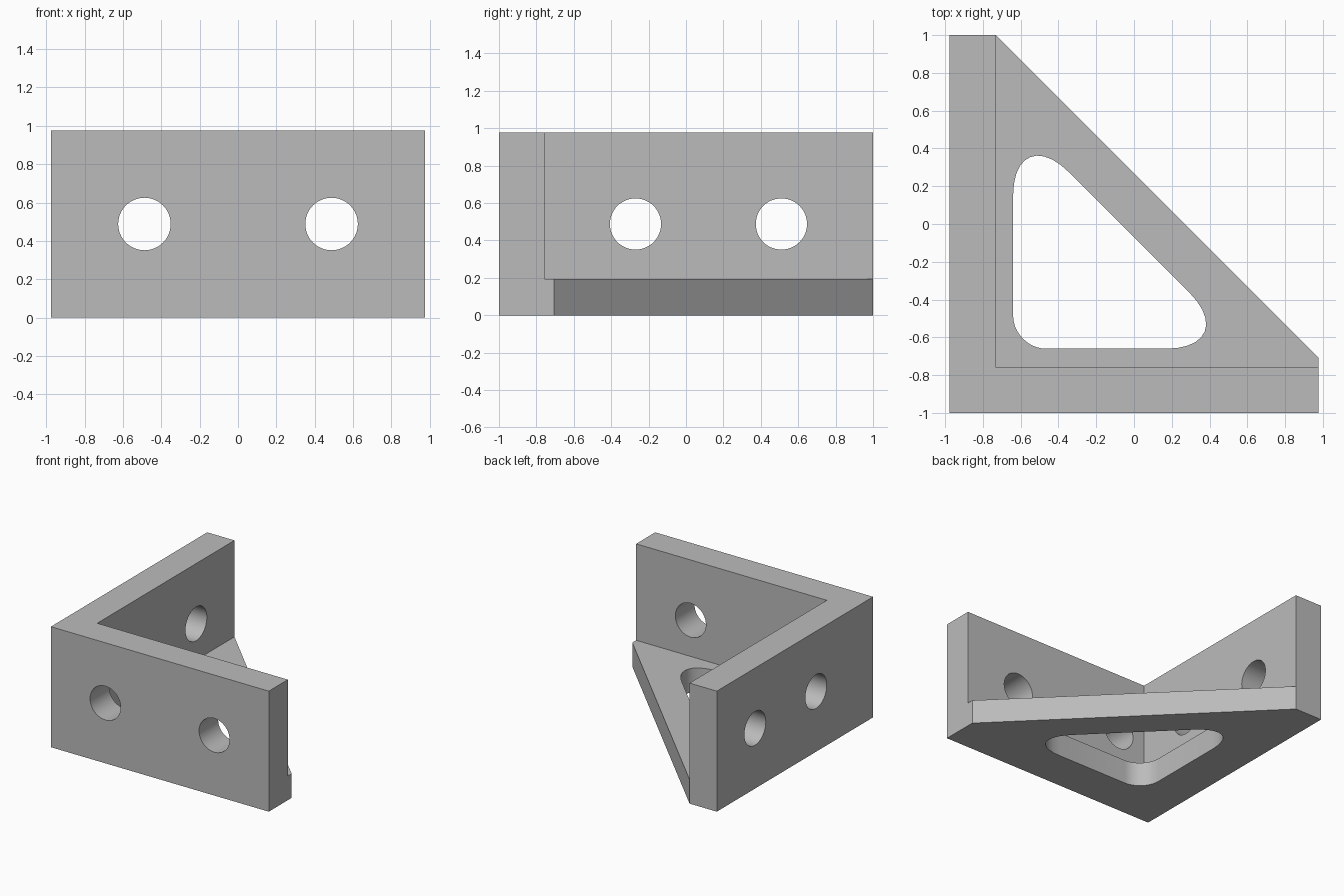
import bpy, bmesh, math
from mathutils import Vector

cube = bpy.data.objects.get("Cube")
if cube:
    bpy.data.objects.remove(cube, do_unlink=True)

X, Y, H = 0.976, 1.0, 0.976      # half width, half depth, height
T, BASE = 0.244, 0.195           # wall and base thickness
IX, IY = -X + T, -Y + T          # inner wall faces
HOLE_R = 0.137

grey = bpy.data.materials.new("grey")
grey.use_nodes = True
colour = (0.5, 0.5, 0.5, 1)
grey.diffuse_color = colour
grey.node_tree.nodes["Principled BSDF"].inputs["Base Color"].default_value = colour


def prism(name, outline, z0, z1):
    """Extrude a flat outline upward into a solid."""
    bm = bmesh.new()
    face = bm.faces.new([bm.verts.new((x, y, z0)) for x, y in outline])
    top = bmesh.ops.extrude_face_region(bm, geom=[face])["geom"]
    bmesh.ops.translate(bm, vec=(0, 0, z1 - z0),
                        verts=[v for v in top if isinstance(v, bmesh.types.BMVert)])
    bmesh.ops.recalc_face_normals(bm, faces=bm.faces)
    mesh = bpy.data.meshes.new(name)
    bm.to_mesh(mesh)
    bm.free()
    mesh.materials.append(grey)
    obj = bpy.data.objects.new(name, mesh)
    bpy.context.collection.objects.link(obj)
    return obj


def drill(name, location, rotation):
    bpy.ops.mesh.primitive_cylinder_add(vertices=48, radius=HOLE_R, depth=1.0,
                                        location=location, rotation=rotation)
    obj = bpy.context.object
    obj.name = name
    obj.data.materials.append(grey)
    return obj


def combine(target, tool, operation):
    """Apply a boolean and discard the tool."""
    mod = target.modifiers.new("boolean", 'BOOLEAN')
    mod.operation, mod.solver, mod.object = operation, 'EXACT', tool
    bpy.context.view_layer.objects.active = target
    bpy.ops.object.modifier_apply(modifier=mod.name)
    bpy.data.objects.remove(tool, do_unlink=True)


def rounded(corners, radius, steps=10, pull=0.53):
    """Round each corner of a polygon with a cubic curve."""
    points = []
    for i, c in enumerate(corners):
        a = (corners[i - 1] - c).normalized()
        b = (corners[(i + 1) % len(corners)] - c).normalized()
        reach = radius / math.tan(a.angle(b) / 2)
        p0, p3 = c + a * reach, c + b * reach
        p1, p2 = p0.lerp(c, pull), p3.lerp(c, pull)
        for k in range(steps + 1):
            t = k / steps
            s = 1 - t
            points.append(p0 * s**3 + p1 * 3 * s * s * t + p2 * 3 * s * t * t + p3 * t**3)
    return points


# Two upright walls meeting at a corner
bracket = prism("corner_bracket", [(-X, -Y), (X, -Y), (X, IY), (IX, IY), (IX, Y), (-X, Y)], 0, H)

# Triangular base plate
base = prism("base_plate", [(IX, IY), (X, IY), (X, -0.707), (IX, Y)], 0, BASE)
combine(bracket, base, 'UNION')

# Rounded triangular opening in the base
corners = [Vector(p) for p in ((-0.64, -0.66), (0.59, -0.66), (-0.64, 0.57))]
combine(bracket, prism("base_opening", rounded(corners, 0.174), -0.2, 0.4), 'DIFFERENCE')

# Screw holes through both walls
for x in (-0.488, 0.488):
    combine(bracket, drill("front_hole", (x, -Y, H / 2), (math.pi / 2, 0, 0)), 'DIFFERENCE')
for y in (-0.27, 0.51):
    combine(bracket, drill("side_hole", (-X, y, H / 2), (0, math.pi / 2, 0)), 'DIFFERENCE')

# Merge flat regions, then smooth only the round surfaces
bm = bmesh.new()
bm.from_mesh(bracket.data)
bmesh.ops.remove_doubles(bm, verts=bm.verts, dist=0.0001)
bmesh.ops.dissolve_limit(bm, angle_limit=0.01, verts=bm.verts, edges=bm.edges)
bm.to_mesh(bracket.data)
bm.free()
bpy.ops.object.select_all(action='DESELECT')
bracket.select_set(True)
bpy.context.view_layer.objects.active = bracket
bpy.ops.object.shade_smooth_by_angle(angle=math.radians(35))
